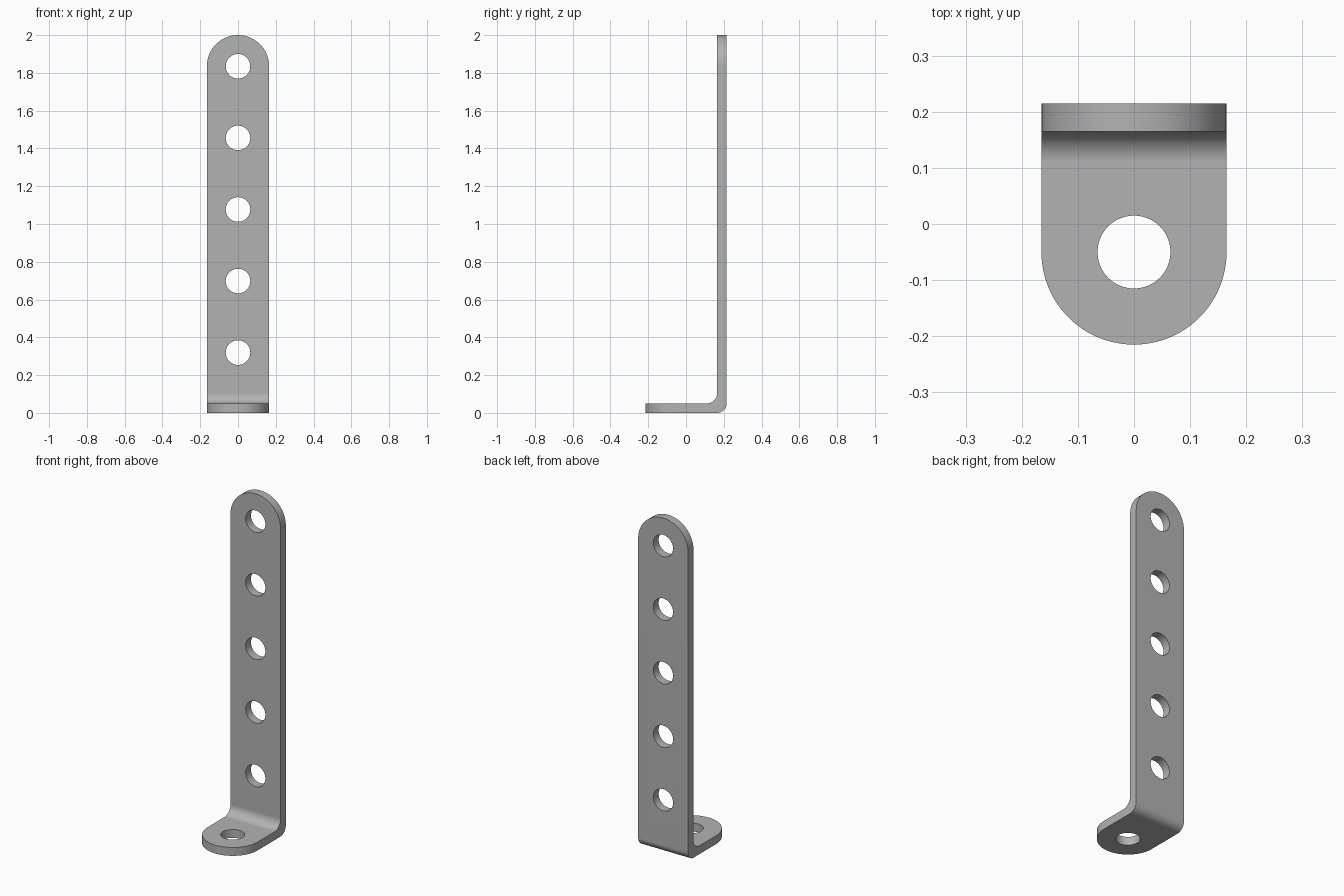
import bpy, bmesh
from math import sin, cos, pi
from mathutils import Matrix, Vector

HALF_W, THICK, HOLE_R = 0.165, 0.05, 0.065
FRONT, BACK, HEIGHT = -0.215, 0.215, 2.0
INNER_BEND, OUTER_BEND = 0.055, 0.05

cube = bpy.data.objects.get("Cube")
if cube:
    bpy.data.objects.remove(cube, do_unlink=True)


def arc(cx, cy, r, start, end, steps):
    angles = [start + (end - start) * i / steps for i in range(steps + 1)]
    return [(cx + r * cos(a), cy + r * sin(a)) for a in angles]


def prism(bm, outline, place, depth):
    """Extrude a closed 2D outline; place turns 2D points into 3D."""
    face = bm.faces.new([bm.verts.new(place(u, v)) for u, v in outline])
    result = bmesh.ops.extrude_face_region(bm, geom=[face], use_keep_orig=True)
    moved = [g for g in result["geom"] if isinstance(g, bmesh.types.BMVert)]
    bmesh.ops.translate(bm, verts=moved, vec=depth)


def make_object(name, bm):
    bmesh.ops.recalc_face_normals(bm, faces=bm.faces)
    mesh = bpy.data.meshes.new(name)
    bm.to_mesh(mesh)
    bm.free()
    obj = bpy.data.objects.new(name, mesh)
    bpy.context.collection.objects.link(obj)
    return obj


# Bent strip: L-shaped side profile drawn across the full width
wall_y = BACK - THICK
profile = [(FRONT, THICK), (FRONT, 0)]
profile += arc(BACK - OUTER_BEND, OUTER_BEND, OUTER_BEND, -pi / 2, 0, 12)
profile += [(BACK, HEIGHT), (wall_y, HEIGHT)]
profile += arc(wall_y - INNER_BEND, THICK + INNER_BEND, INNER_BEND, 0, -pi / 2, 12)
bm = bmesh.new()
prism(bm, profile, lambda y, z: (-HALF_W, y, z), Vector((2 * HALF_W, 0, 0)))
bracket = make_object("angle_bracket", bm)

# Cutters: bolt holes and the corners outside each rounded end
hole = arc(0, 0, HOLE_R, 0, 2 * pi, 48)[:-1]
side = HALF_W + 0.1
corners = [(side, 0), (side, side), (-side, side), (-side, 0)]
corners += arc(0, 0, HALF_W, pi, 0, 48)
wall_end, foot_end = HEIGHT - HALF_W, FRONT + HALF_W

bm = bmesh.new()
through_wall, through_foot = Vector((0, 0.2, 0)), Vector((0, 0, 0.2))


def wall_at(z0):
    return lambda u, v: (u, 0.1, z0 + v)


def foot_at(y0):
    return lambda u, v: (u, y0 - v, -0.1)


for i in range(5):
    prism(bm, hole, wall_at(wall_end - 0.379 * i), through_wall)
prism(bm, hole, foot_at(foot_end), through_foot)
prism(bm, corners, wall_at(wall_end), through_wall)
prism(bm, corners, foot_at(foot_end), through_foot)
cutter = make_object("hole_cutter", bm)
cutter.hide_render = True

bpy.ops.object.select_all(action="DESELECT")
bpy.context.view_layer.objects.active = bracket
bracket.select_set(True)
cut = bracket.modifiers.new("cut", "BOOLEAN")
cut.operation, cut.solver, cut.object = "DIFFERENCE", "EXACT", cutter
bpy.ops.object.modifier_apply(modifier=cut.name)
bpy.data.objects.remove(cutter, do_unlink=True)

# Metal colour
steel = bpy.data.materials.new("grey_steel")
steel.use_nodes = True
colour = (0.45, 0.45, 0.45, 1)
steel.diffuse_color = colour
steel.node_tree.nodes["Principled BSDF"].inputs["Base Color"].default_value = colour
bracket.data.materials.clear()
bracket.data.materials.append(steel)

# Smooth bends and hole walls, crisp rims, flat plates
bpy.ops.object.shade_smooth_by_angle(angle=pi / 6)
weighted = bracket.modifiers.new("flat_plates", "WEIGHTED_NORMAL")
weighted.keep_sharp = True
